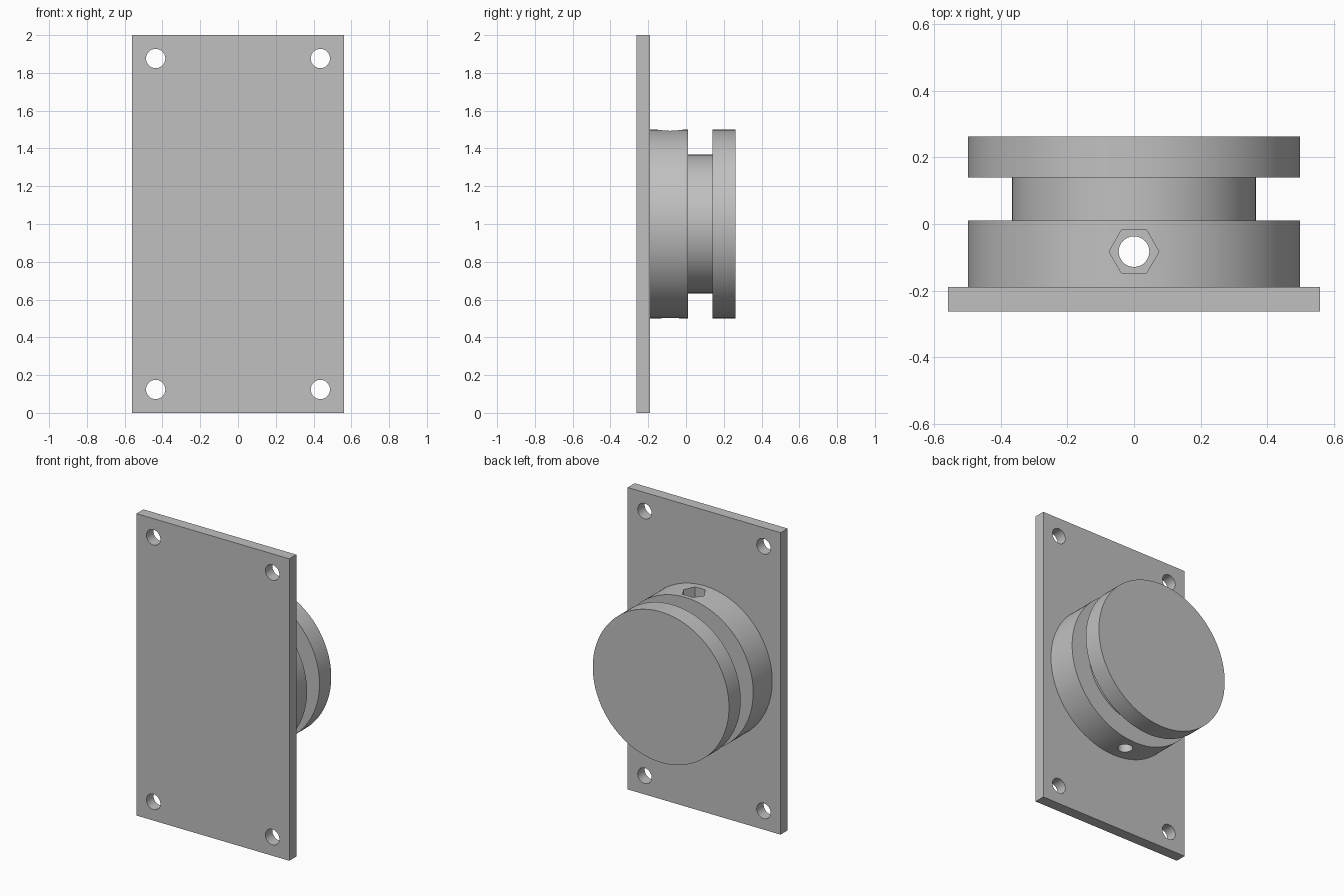
import bpy
import bmesh
from math import pi, radians
from mathutils import Matrix, Vector

default_cube = bpy.data.objects.get("Cube")
if default_cube:
    bpy.data.objects.remove(default_cube, do_unlink=True)

# Single plain grey material
grey = bpy.data.materials.new("plain_grey")
grey.use_nodes = True
colour = (0.53, 0.53, 0.53, 1)
grey.diffuse_color = colour
grey.node_tree.nodes["Principled BSDF"].inputs["Base Color"].default_value = colour

PLATE_FRONT, PLATE_BACK = -0.263, -0.19
DRUM_Z = 1.0
BORE_Y = -0.083


def add_object(name, bm):
    bmesh.ops.recalc_face_normals(bm, faces=bm.faces)
    mesh = bpy.data.meshes.new(name)
    bm.to_mesh(mesh)
    bm.free()
    mesh.materials.append(grey)
    obj = bpy.data.objects.new(name, mesh)
    bpy.context.collection.objects.link(obj)
    return obj


def cylinder(name, radius, length, centre, sides, rotation=Matrix()):
    bm = bmesh.new()
    bmesh.ops.create_cone(bm, cap_ends=True, segments=sides, radius1=radius,
                          radius2=radius, depth=length,
                          matrix=Matrix.Translation(centre) @ rotation)
    return add_object(name, bm)


def cut(target, cutters):
    # Subtract every cutter, then discard it
    bpy.context.view_layer.objects.active = target
    for cutter in cutters:
        cutter.hide_render = True
        mod = target.modifiers.new("cut", 'BOOLEAN')
        mod.operation = 'DIFFERENCE'
        mod.solver = 'EXACT'
        mod.object = cutter
        bpy.ops.object.modifier_apply(modifier=mod.name)
        bpy.data.objects.remove(cutter, do_unlink=True)


def smooth(obj):
    bpy.ops.object.select_all(action='DESELECT')
    obj.select_set(True)
    bpy.context.view_layer.objects.active = obj
    bpy.ops.object.shade_smooth_by_angle(angle=radians(30))


# Mounting plate with four corner screw holes
bm = bmesh.new()
size = Vector((1.12, PLATE_BACK - PLATE_FRONT, 2))
centre = Vector((0, (PLATE_BACK + PLATE_FRONT) / 2, 1))
bmesh.ops.create_cube(bm, size=1, matrix=Matrix.LocRotScale(centre, None, size))
plate = add_object("mounting_plate", bm)
along_y = Matrix.Rotation(pi / 2, 4, 'X')
cut(plate, [cylinder("screw_hole", 0.051, 0.3, (x, centre.y, 1 + z), 48, along_y)
            for x in (-0.436, 0.436) for z in (-0.876, 0.876)])
smooth(plate)

# Grooved drum, revolved about the y axis
profile = [(0, PLATE_BACK), (0.499, PLATE_BACK), (0.499, 0.01), (0.367, 0.01),
           (0.367, 0.14), (0.499, 0.14), (0.499, 0.263), (0, 0.263)]
bm = bmesh.new()
verts = [bm.verts.new((r, y, DRUM_Z)) for r, y in profile]
edges = [bm.edges.new(pair) for pair in zip(verts, verts[1:])]
bmesh.ops.spin(bm, geom=verts + edges, cent=(0, 0, DRUM_Z), axis=(0, 1, 0),
               angle=2 * pi, steps=128)
bmesh.ops.remove_doubles(bm, verts=bm.verts, dist=0.0001)
drum = add_object("grooved_drum", bm)

# Vertical bore through the drum, with a hexagonal nut pocket at its top
cut(drum, [cylinder("bore", 0.046, 1.4, (0, BORE_Y, DRUM_Z), 48),
           cylinder("nut_pocket", 0.075, 0.3, (0, BORE_Y, 1.55), 6,
                    Matrix.Rotation(pi / 2, 4, 'Z'))])
smooth(drum)
